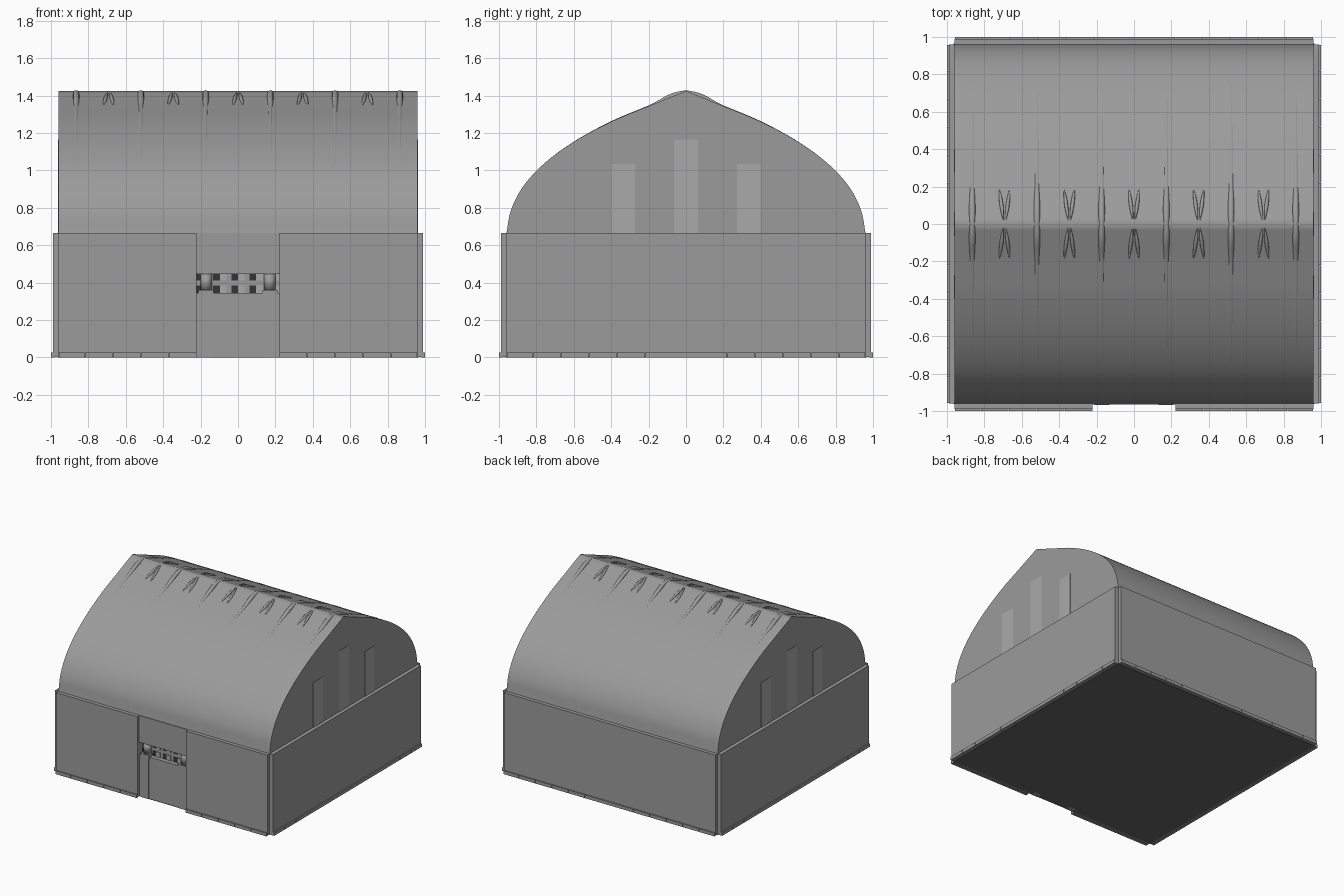
import bpy, bmesh, math
from mathutils import Vector

if "Cube" in bpy.data.objects:
    bpy.data.objects.remove(bpy.data.objects["Cube"])


def material(name, v):
    m = bpy.data.materials.new(name)
    m.diffuse_color = (v, v, v, 1)
    m.use_nodes = True
    m.node_tree.nodes["Principled BSDF"].inputs["Base Color"].default_value = m.diffuse_color
    return m


grey = material("grey_stone", 0.33)
pale = material("pale_glass", 0.40)
dark = material("dark_opening", 0.035)
floor_grey = material("dark_floor", 0.13)


def add_object(name, bm, mat=grey):
    bmesh.ops.recalc_face_normals(bm, faces=bm.faces)
    me = bpy.data.meshes.new(name)
    bm.to_mesh(me)
    bm.free()
    ob = bpy.data.objects.new(name, me)
    bpy.context.collection.objects.link(ob)
    me.materials.append(mat)
    return ob


def box(name, x, y, z, mat=grey):
    bm = bmesh.new()
    bmesh.ops.create_cube(bm, size=1)
    for v in bm.verts:
        for i, pair in enumerate((x, y, z)):
            lo, hi = sorted(pair)
            v.co[i] = lo if v.co[i] < 0 else hi
    return add_object(name, bm, mat)


WALL = 0.665
FACE = 0.99      # outer wall face, just behind the skirting

# Floor, main body and outer wall panels, notched at the corners
box("floor", (-0.965, 0.965), (-0.962, 0.965), (0, 0.003), floor_grey)
box("body", (-0.96, 0.96), (-0.92, 0.96), (0.003, WALL))
box("back_wall", (-0.96, 0.96), (0.96, FACE), (0.003, WALL))
for s, side in ((-1, "left"), (1, "right")):
    box(side + "_wall", (s * 0.96, s * FACE), (-0.96, 0.96), (0.003, WALL))
    box(side + "_front_wall", (s * 0.222, s * 0.96), (-FACE, -0.92), (0.003, WALL))

# Skirting blocks along the foot of every wall
ticks = [0.22, 0.37, 0.52, 0.67, 0.82, 0.96]
gap = 0.002
for s in (-1, 1):
    for a, b in zip(ticks, ticks[1:]):
        span = (s * (a + gap), s * (b - gap))
        box("front_skirting", span, (-1, -0.98), (0, 0.027))
        box("back_skirting", span, (0.98, 1), (0, 0.027))
        for t in (-1, 1):
            box("side_skirting", (t * 0.98, t), span, (0, 0.027))
    box("side_skirting", (s * 0.98, s), (-0.218, 0.218), (0, 0.027))
box("back_skirting", (-0.218, 0.218), (0.98, 1), (0, 0.027))

# Doorway: lintel, door and flush pillars, with a recessed band above the door
box("lintel", (-0.222, 0.222), (-0.965, -0.92), (0.445, WALL))
box("door", (-0.222, 0.222), (-0.96, -0.92), (0.003, 0.345))
for s in (-1, 1):
    c = s * 0.17
    box("pillar", (c - 0.032, c + 0.032), (-0.965, -0.92), (0, 0.335))
    box("pillar_capital", (c - 0.04, c + 0.04), (-0.968, -0.92), (0.33, 0.36))
    bm = bmesh.new()
    bmesh.ops.create_cone(bm, cap_ends=True, segments=20, radius1=0.03,
                          radius2=0.03, depth=0.085)
    column = add_object("short_column", bm)
    column.location = (c, -0.93, 0.4025)
    column.data.shade_smooth()

# Two rows of small openings in the band: dark half and lit jamb
for z0, z1 in ((0.345, 0.385), (0.41, 0.445)):
    for i in range(-2, 3):
        c = i * 0.097
        box("opening", (c - 0.036, c), (-0.922, -0.91), (z0, z1), dark)
        box("opening_jamb", (c, c + 0.036), (-0.926, -0.91), (z0, z1), pale)
    box("opening_end", (0.21, 0.222), (-0.922, -0.91), (z0, z1), dark)

# Half of the roof profile: (y, z) from ridge to eave, resampled smoothly
half = [Vector(p) for p in ((0, 1.425), (0.2, 1.343), (0.4, 1.26), (0.6, 1.152),
                            (0.76, 1.035), (0.87, 0.915), (0.935, 0.79), (0.96, WALL))]


def resample(pts, n):
    ext = [2 * pts[0] - pts[1]] + pts + [2 * pts[-1] - pts[-2]]
    out = []
    for i in range(1, len(ext) - 2):
        a, b, c, d = ext[i - 1:i + 3]
        for k in range(n):
            t = k / n
            out.append(0.5 * (2 * b + (c - a) * t + (2 * a - 5 * b + 4 * c - d) * t * t
                              + (3 * b - a - 3 * c + d) * t ** 3))
    return out + [pts[-1]]


side_pts = resample(half, 6)
profile = [Vector((-p.x, p.y)) for p in reversed(side_pts[1:])] + side_pts

# Vaulted roof with closed gable ends
bm = bmesh.new()
rows = [[bm.verts.new((x, p.x, p.y)) for p in profile] for x in (-0.96, 0.96)]
for j in range(len(profile) - 1):
    bm.faces.new((rows[0][j], rows[0][j + 1], rows[1][j + 1], rows[1][j]))
for r in rows:
    bm.faces.new(r)
roof = add_object("roof", bm)
bpy.context.view_layer.objects.active = roof
roof.select_set(True)
bpy.ops.object.shade_smooth_by_angle(angle=math.radians(50))

# Gable windows, barely proud of the gable
for s in (-1, 1):
    for c, top in ((-0.335, 1.035), (0, 1.165), (0.335, 1.035)):
        box("gable_window", (s * 0.95, s * 0.963),
            (c - 0.063, c + 0.063), (WALL, top), pale)


def cord(name, pts, radii):
    cu = bpy.data.curves.new(name, "CURVE")
    cu.dimensions = "3D"
    cu.bevel_depth = 1
    cu.bevel_resolution = 3
    cu.use_fill_caps = True
    cu.materials.append(grey)
    sp = cu.splines.new("POLY")
    sp.points.add(len(pts) - 1)
    for p, co, r in zip(sp.points, pts, radii):
        p.co = (*co, 1)
        p.radius = r
    ob = bpy.data.objects.new(name, cu)
    bpy.context.collection.objects.link(ob)


def swell(y):
    # Extra rise that rounds the ribs over the ridge
    return 0.014 * math.exp(-((abs(y) - 0.085) / 0.06) ** 2)


def height(y):
    for a, b in zip(side_pts, side_pts[1:]):
        if a.x <= abs(y) <= b.x:
            return a.y + (b.y - a.y) * (abs(y) - a.x) / (b.x - a.x)
    return WALL


# Ribs over the roof, sinking into the covering towards the eaves
rib_path, rib_radii = [], []
for i in range(1, len(profile) - 1):
    p = profile[i]
    tangent = (profile[i + 1] - profile[i - 1]).normalized()
    inward = Vector((tangent.y, -tangent.x))
    q = p + inward * 0.012
    rib_path.append((q.x, min(q.y + swell(p.x), 1.411)))
    rib_radii.append(0.0175 - 0.0065 * abs(p.x))
for k in range(6):
    x = -0.865 + 0.346 * k
    cord("roof_rib", [(x, y, z) for y, z in rib_path], rib_radii)

# Splayed fabric folds either side of the ridge between ribs
for k in range(-2, 3):
    for s in (-1, 1):
        for t in (-1, 1):
            pts, radii = [], []
            for i in range(11):
                u = i / 10
                x, y = k * 0.346 + t * (0.006 + 0.022 * u), s * (0.02 + 0.17 * u)
                pts.append((x, y, height(y) + 0.4 * swell(y) - 0.003))
                radii.append(0.002 + 0.008 * math.sin(math.pi * u))
            cord("ridge_fold", pts, radii)
